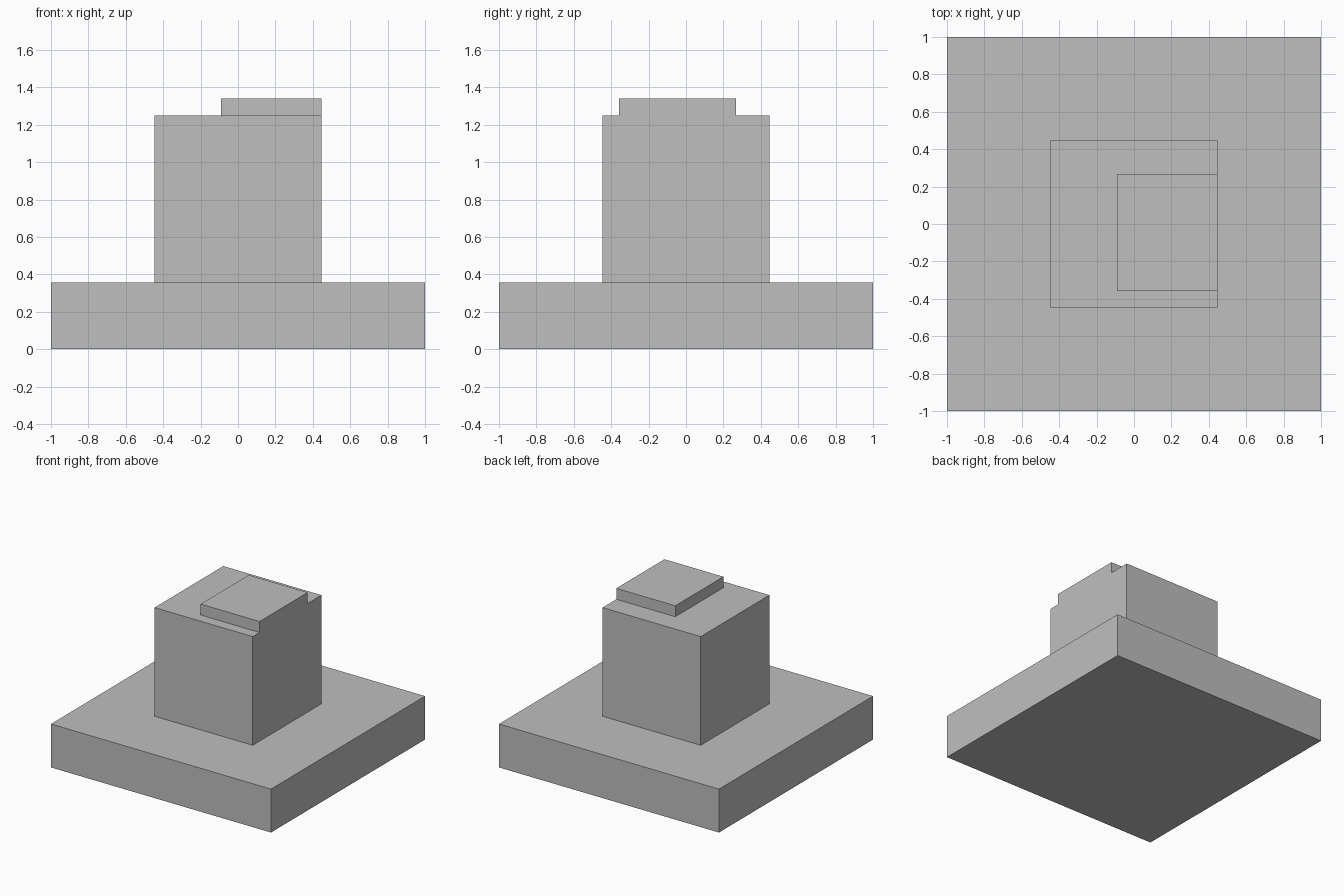
import bpy
from mathutils import Vector

default_cube = bpy.data.objects.get("Cube")
if default_cube:
    bpy.data.objects.remove(default_cube, do_unlink=True)

# Single plain grey
GREY = (0.52, 0.52, 0.52, 1.0)
grey = bpy.data.materials.new("plain grey")
grey.use_nodes = True
grey.diffuse_color = GREY
grey.node_tree.nodes["Principled BSDF"].inputs["Base Color"].default_value = GREY


def box(name, low, high):
    """Flat-shaded box spanning two opposite corners."""
    low, high = Vector(low), Vector(high)
    bpy.ops.mesh.primitive_cube_add(size=1)
    obj = bpy.context.object
    obj.name = obj.data.name = name
    size, centre = high - low, (low + high) / 2
    for v in obj.data.vertices:
        v.co = v.co * size
    obj.location = centre
    obj.data.materials.append(grey)
    return obj


HALF = 0.446      # half width of the central block
BASE_TOP = 0.357
BLOCK_TOP = 1.25

# Square slab at the bottom
box("base_slab", (-1, -1, 0), (1, 1, BASE_TOP))

# Cube standing in the middle of the slab
box("central_block", (-HALF, -HALF, BASE_TOP), (HALF, HALF, BLOCK_TOP))

# Thin raised pad, flush with the left (+x) side of the block
box("top_pad", (-0.09, -0.357, BLOCK_TOP), (HALF, 0.268, 1.34))
